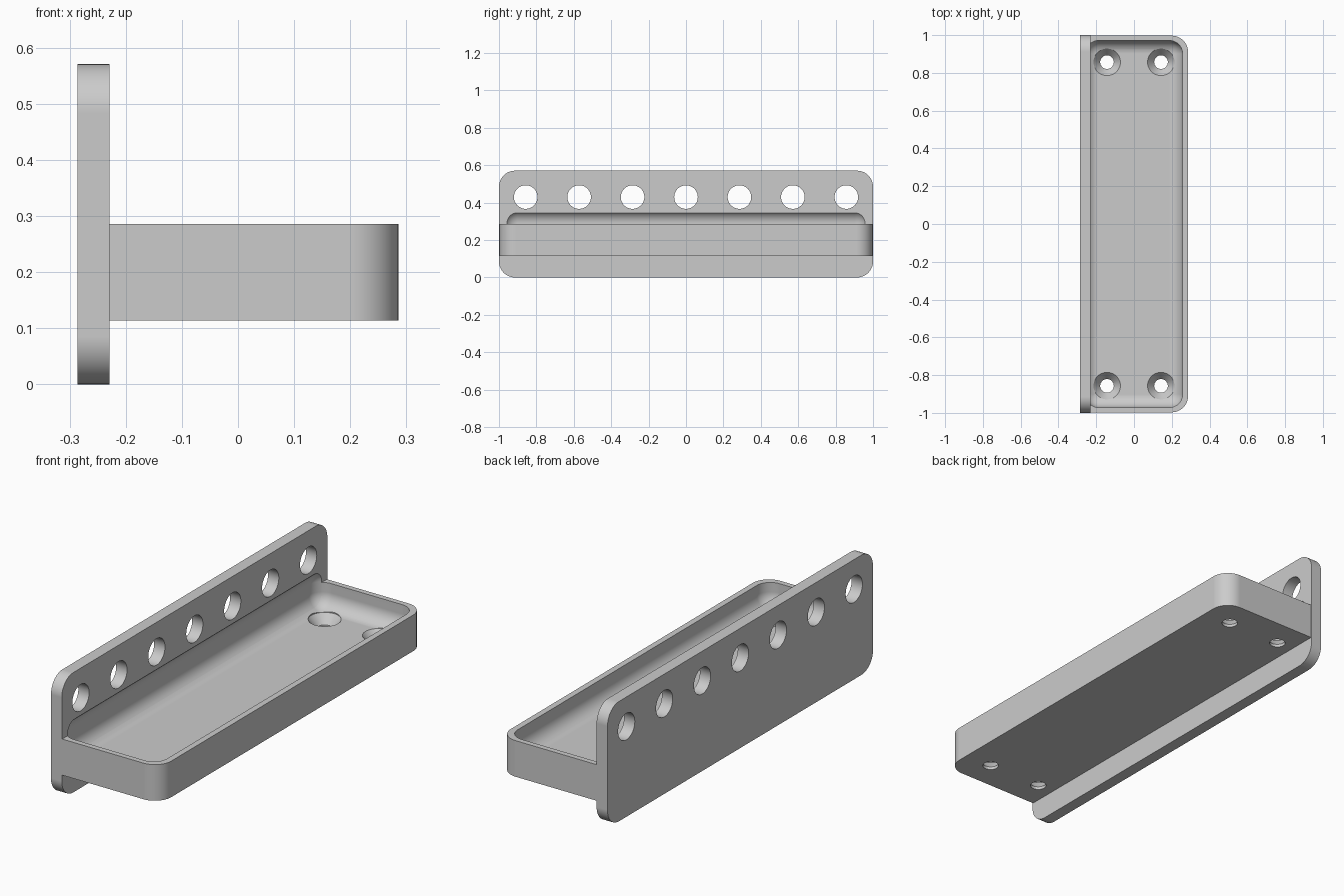
import bpy, bmesh, math
from mathutils import Matrix, Vector

if "Cube" in bpy.data.objects:
    bpy.data.objects.remove(bpy.data.objects["Cube"], do_unlink=True)

grey = bpy.data.materials.new("light_grey")
grey.use_nodes = True
grey.diffuse_color = (0.6, 0.6, 0.6, 1)
grey.node_tree.nodes["Principled BSDF"].inputs["Base Color"].default_value = (0.6, 0.6, 0.6, 1)


def make_object(name, bm):
    bmesh.ops.recalc_face_normals(bm, faces=bm.faces)
    mesh = bpy.data.meshes.new(name)
    bm.to_mesh(mesh)
    bm.free()
    mesh.materials.append(grey)
    obj = bpy.data.objects.new(name, mesh)
    bpy.context.collection.objects.link(obj)
    return obj


def rounded_box(name, low, high, radius, rounds_edge):
    """Box between two corners; edges chosen by a rule are rounded."""
    low, high = Vector(low), Vector(high)
    bm = bmesh.new()
    bmesh.ops.create_cube(bm, size=1)
    bmesh.ops.scale(bm, vec=high - low, verts=bm.verts)
    bmesh.ops.translate(bm, vec=(low + high) / 2, verts=bm.verts)
    edges = [e for e in bm.edges if rounds_edge(*(v.co for v in e.verts))]
    bmesh.ops.bevel(bm, geom=edges, offset=radius, offset_type='OFFSET',
                    segments=12, profile=0.5, affect='EDGES')
    return make_object(name, bm)


def add_lathe(bm, profile, centre):
    """Turn (radius, height) points around a vertical axis."""
    x, y = centre
    verts = [bm.verts.new((x + r, y, z)) for r, z in profile]
    edges = [bm.edges.new(pair) for pair in zip(verts, verts[1:])]
    bmesh.ops.spin(bm, geom=verts + edges, cent=(x, y, 0), axis=(0, 0, 1),
                   angle=math.tau, steps=48, use_merge=True)
    bmesh.ops.remove_doubles(bm, verts=bm.verts, dist=0.0001)


def cut(target, cutter):
    mod = target.modifiers.new("cut", 'BOOLEAN')
    mod.operation, mod.solver, mod.object = 'DIFFERENCE', 'EXACT', cutter
    with bpy.context.temp_override(object=target, active_object=target,
                                   selected_objects=[target]):
        bpy.ops.object.modifier_apply(modifier=mod.name)


face_x, end_x = -0.229, 0.286
base_z, floor_z, rim_z = 0.114, 0.171, 0.286

# Upright plate with rounded corners, and the tray with rounded front corners
plate = rounded_box("back_plate", (-end_x, -1, 0), (face_x, 1, 0.571), 0.086,
                    lambda a, b: abs(a.x - b.x) > 0.01)
tray = rounded_box("tray", (face_x, -0.997, base_z), (end_x, 0.997, rim_z), 0.086,
                   lambda a, b: abs(a.z - b.z) > 0.01 and a.x > 0)

# Soft-edged hollow, also pressed a little into the plate
hollow = rounded_box("hollow_cutter", (-0.257, -0.971, floor_z), (0.257, 0.971, 0.36),
                     0.07, lambda a, b: True)

# Row of round holes through the plate
bm = bmesh.new()
for i in range(-3, 4):
    bmesh.ops.create_cone(bm, cap_ends=True, segments=48, radius1=0.063, radius2=0.063,
                          depth=0.2, matrix=Matrix.Translation((-0.257, i * 0.2857, 0.43))
                          @ Matrix.Rotation(math.pi / 2, 4, 'Y'))
plate_holes = make_object("plate_hole_cutter", bm)

# Countersunk screw holes through the tray floor
screw_r, head_r = 0.036, 0.0714
screw_profile = [(0, base_z - 0.05), (screw_r, base_z - 0.05), (screw_r, base_z + 0.014),
                 (head_r, floor_z), (head_r, floor_z + 0.06), (0, floor_z + 0.06)]
bm = bmesh.new()
for x in (-0.143, 0.143):
    for y in (-0.857, 0.857):
        add_lathe(bm, screw_profile, (x, y))
screw_holes = make_object("screw_hole_cutter", bm)

cutters = (hollow, plate_holes, screw_holes)
for cutter in cutters:
    cutter.hide_render = True
cut(plate, hollow)
cut(plate, plate_holes)
cut(tray, hollow)
cut(tray, screw_holes)
for cutter in cutters:
    bpy.data.objects.remove(cutter, do_unlink=True)

# Smooth curves, crisp corners
bpy.ops.object.select_all(action='DESELECT')
for part in (plate, tray):
    part.select_set(True)
bpy.context.view_layer.objects.active = tray
bpy.ops.object.shade_smooth_by_angle(angle=math.radians(30))
for part in (plate, tray):
    part.modifiers.new("even_shading", 'WEIGHTED_NORMAL').keep_sharp = True
